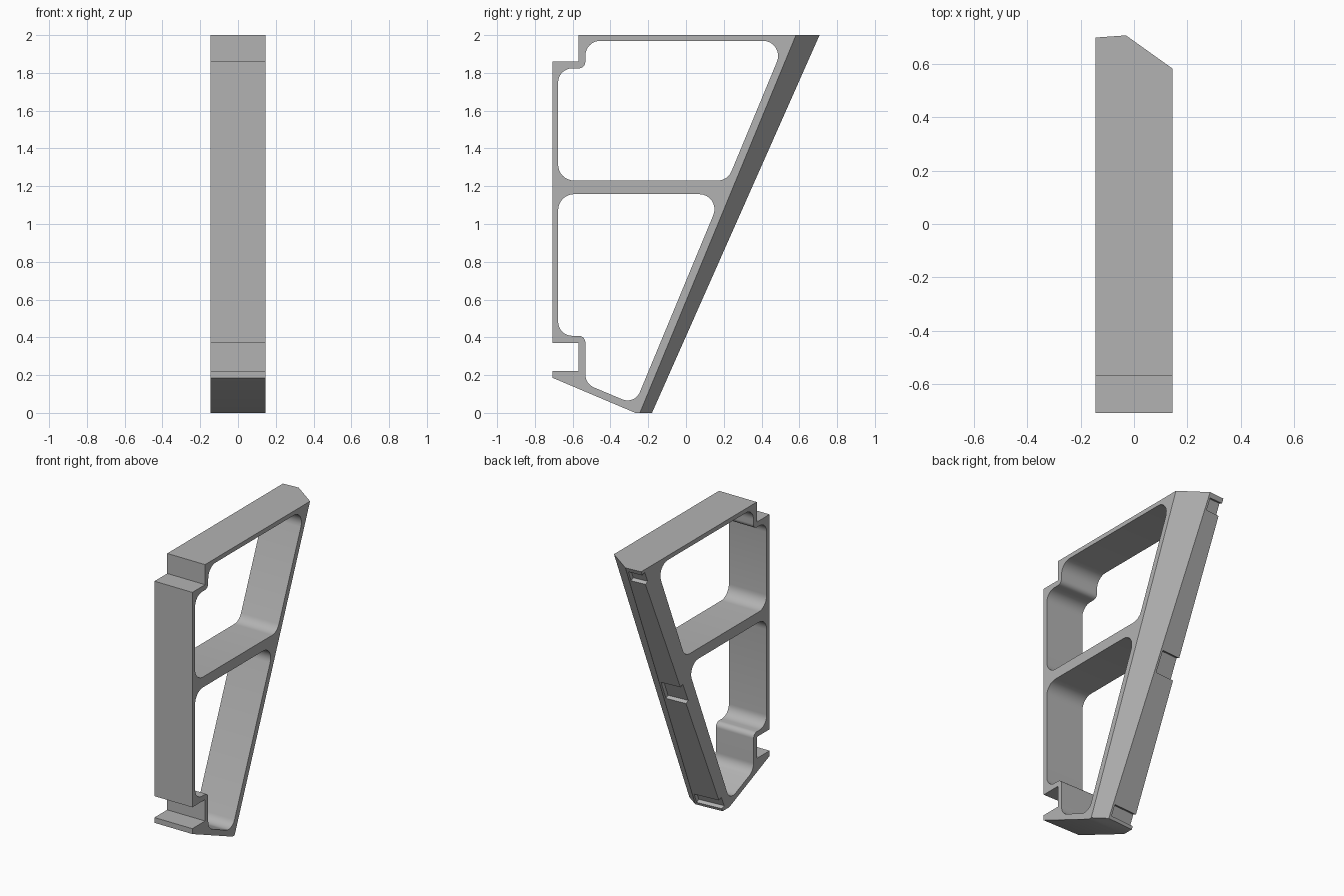
import bpy, bmesh, math
from mathutils import Vector, Euler, Matrix

cube = bpy.data.objects.get("Cube")
if cube:
    bpy.data.objects.remove(cube)

HALF = 0.145                # half width along x
SLOPE_WIDE, SLOPE_NARROW = -0.714, 0.072   # dy/dx of the two rear faces

grey = bpy.data.materials.new("matte grey")
grey.use_nodes = True
colour = (0.45, 0.45, 0.45, 1)
grey.diffuse_color = colour
grey.node_tree.nodes["Principled BSDF"].inputs["Base Color"].default_value = colour


def ridge(z):
    """Point on the slanted rear ridge at height z."""
    return Vector((0.055 - 0.0425 * z, -0.18 + 0.4435 * z, z))


def rear(x, z):
    r = ridge(z)
    slope = SLOPE_WIDE if x > r.x else SLOPE_NARROW
    return Vector((x, r.y + slope * (x - r.x), z))


def make_object(name, bm):
    bmesh.ops.recalc_face_normals(bm, faces=bm.faces[:])
    mesh = bpy.data.meshes.new(name)
    bm.to_mesh(mesh)
    bm.free()
    mesh.materials.append(grey)
    obj = bpy.data.objects.new(name, mesh)
    bpy.context.collection.objects.link(obj)
    return obj


def rounded(corners, steps=8):
    """Polygon (y, z, radius) with filleted corners."""
    out = []
    for i, (y, z, r) in enumerate(corners):
        p = Vector((y, z))
        a = (Vector(corners[i - 1][:2]) - p).normalized()
        b = (Vector(corners[(i + 1) % len(corners)][:2]) - p).normalized()
        half = a.angle(b) / 2
        centre = p + (a + b).normalized() * (r / math.sin(half))
        start = p + a * (r / math.tan(half)) - centre
        end = p + b * (r / math.tan(half)) - centre
        for k in range(steps + 1):
            d = start.lerp(end, k / steps)
            # slerp keeps the arc evenly divided
            ang = start.angle(end)
            t = k / steps
            d = (start * math.sin((1 - t) * ang) + end * math.sin(t * ang)) / math.sin(ang)
            out.append(centre + d)
    return out


def window_cutter(name, corners):
    bm = bmesh.new()
    face = bm.faces.new([bm.verts.new((-0.5, p.x, p.y)) for p in rounded(corners)])
    ext = bmesh.ops.extrude_face_region(bm, geom=[face])
    bmesh.ops.translate(bm, vec=(1, 0, 0),
                        verts=[v for v in ext["geom"] if isinstance(v, bmesh.types.BMVert)])
    return make_object(name, bm)


def notch_cutter(name, low, high):
    """Shallow pocket in the narrow rear face, open toward -x."""
    mid = (low + high) / 2
    inner = ridge(mid).x - 0.015
    rot = Euler((-math.atan(0.4458), 0, SLOPE_NARROW)).to_matrix().to_4x4()
    bm = bmesh.new()
    bmesh.ops.create_cube(bm, size=1)
    length = (high - low) * 1.095
    bmesh.ops.transform(bm, verts=bm.verts, matrix=Matrix.Diagonal((0.4, 0.1, length, 1)))
    bmesh.ops.translate(bm, verts=bm.verts, vec=(-0.2, 0.022, 0))
    bmesh.ops.transform(bm, verts=bm.verts, matrix=Matrix.Translation(rear(inner, mid)) @ rot)
    return make_object(name, bm)


# Stepped front outline (y, z), from bottom to top
front = [(-0.268, 0), (-0.7075, 0.186), (-0.7075, 0.223), (-0.568, 0.223), (-0.568, 0.371),
         (-0.7075, 0.371), (-0.7075, 1.861), (-0.568, 1.861), (-0.568, 2)]

# Main frame: prism with a two-faced slanted rear
bm = bmesh.new()
rings = []
for x in (-HALF, HALF):
    pts = [Vector((x, y, z)) for y, z in front] + [rear(x, 2), rear(x, 0)]
    rings.append([bm.verts.new(p) for p in pts])
a, b = rings
low, high = bm.verts.new(ridge(0)), bm.verts.new(ridge(2))
bm.faces.new(a)
bm.faces.new(b)
n = len(front)
for i in range(n - 1):
    bm.faces.new((a[i], a[i + 1], b[i + 1], b[i]))
bm.faces.new((a[n - 1], a[n], high, b[n], b[n - 1]))
bm.faces.new((a[0], a[n + 1], low, b[n + 1], b[0]))
for side in rings:
    bm.faces.new((side[n], high, low, side[n + 1]))
frame = make_object("bracket_frame", bm)


def slant(z):
    return -0.29 + 0.415 * z


# Window openings and rear pockets
cutters = [
    window_cutter("upper_window_cutter", [
        (-0.677, 1.23, 0.085), (slant(1.23), 1.23, 0.08), (slant(1.97), 1.97, 0.08),
        (-0.533, 1.97, 0.08), (-0.533, 1.824, 0.035), (-0.677, 1.824, 0.075)]),
    window_cutter("lower_window_cutter", [
        (-0.677, 1.158, 0.085), (slant(1.158), 1.158, 0.08), (slant(0.044), 0.044, 0.07),
        (-0.533, 0.154, 0.075), (-0.533, 0.408, 0.035), (-0.677, 0.408, 0.075)]),
    notch_cutter("top_notch_cutter", 1.895, 1.97),
    notch_cutter("middle_notch_cutter", 0.90, 1.035),
    notch_cutter("bottom_notch_cutter", 0.02, 0.09),
]
bpy.ops.object.select_all(action="DESELECT")
bpy.context.view_layer.objects.active = frame
frame.select_set(True)
for cutter in cutters:
    cutter.hide_render = True
    mod = frame.modifiers.new(cutter.name, "BOOLEAN")
    mod.operation = "DIFFERENCE"
    mod.solver = "EXACT"
    mod.object = cutter
    bpy.ops.object.modifier_apply(modifier=mod.name)
    bpy.data.objects.remove(cutter)

bpy.ops.object.shade_smooth_by_angle(angle=math.radians(25))
